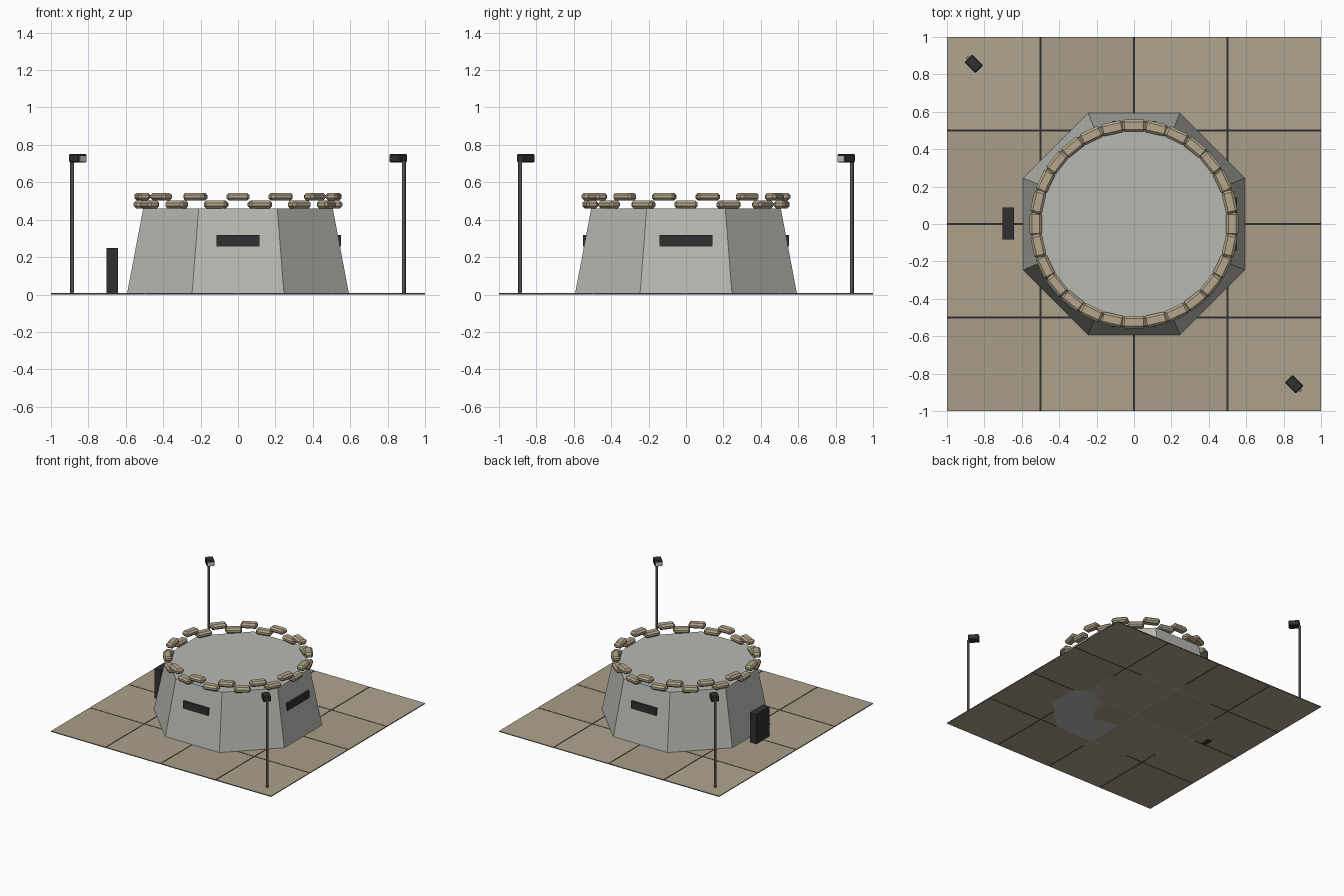
import bpy, bmesh, math, random
from mathutils import Matrix, Vector

if "Cube" in bpy.data.objects:
    bpy.data.objects.remove(bpy.data.objects["Cube"])

random.seed(4)


def mat(name, r, g, b):
    m = bpy.data.materials.new(name)
    m.diffuse_color = (r, g, b, 1)
    m.use_nodes = True
    m.node_tree.nodes["Principled BSDF"].inputs["Base Color"].default_value = m.diffuse_color
    return m


DARK = mat("dark", 0.03, 0.03, 0.03)
CONCRETE = mat("concrete", 0.48, 0.48, 0.45)
METAL = mat("metal", 0.2, 0.2, 0.21)
LENS = mat("lens", 0.6, 0.6, 0.58)
BAG = mat("burlap", 0.46, 0.38, 0.26)
TILES = [mat(f"tile_{i}", 0.42 * s, 0.355 * s, 0.26 * s) for i, s in enumerate((0.95, 1.0, 1.05))]


def finish(bm, name, material, loc=(0, 0, 0), rot=0):
    me = bpy.data.meshes.new(name)
    bm.to_mesh(me)
    bm.free()
    ob = bpy.data.objects.new(name, me)
    bpy.context.collection.objects.link(ob)
    ob.location, ob.rotation_euler.z = loc, rot
    me.materials.append(material)
    return ob


def box(name, size, loc, material, rot=0, bevel=0):
    bm = bmesh.new()
    bmesh.ops.create_cube(bm, size=1, matrix=Matrix.Diagonal((*size, 1)))
    if bevel:
        bmesh.ops.bevel(bm, geom=bm.edges[:], offset=bevel, segments=1,
                        affect='EDGES', profile=0.5)
    return finish(bm, name, material, loc, rot)


def cone(name, r1, r2, z0, z1, sides, material, xy=(0, 0), rot=0):
    bm = bmesh.new()
    bmesh.ops.create_cone(bm, cap_ends=True, segments=sides, radius1=r1, radius2=r2,
                          depth=z1 - z0, matrix=Matrix.Rotation(rot, 4, 'Z'))
    return finish(bm, name, material, (*xy, (z0 + z1) / 2))


# Paved ground: tiles with dark joints
box("ground_joints", (2, 2, 0.004), (0, 0, 0.003), DARK)
for i in range(4):
    for j in range(4):
        edges = []
        for k in (i, j):
            lo = -1 + 0.5 * k + (0.005 if k > 0 else 0)
            hi = -0.5 + 0.5 * k - (0.005 if k < 3 else 0)
            edges.append(((lo + hi) / 2, hi - lo))
        (cx, sx), (cy, sy) = edges
        box(f"ground_tile_{i}_{j}", (sx, sy, 0.007), (cx, cy, 0.0035), random.choice(TILES))

# Tapered octagonal bunker
c = math.cos(math.pi / 8)
cone("bunker_walls", 0.594 / c, 0.507 / c, 0, 0.46, 8, CONCRETE, rot=math.pi / 8)

# Firing slits on the front, back and right walls
box("slit_front", (0.23, 0.06, 0.06), (0, -0.522, 0.287), DARK)
box("slit_back", (0.23, 0.06, 0.06), (0, 0.522, 0.287), DARK)
box("slit_right", (0.06, 0.285, 0.06), (0.52, 0, 0.287), DARK)

# Door slab standing on the left
box("door", (0.06, 0.17, 0.25), (-0.672, 0.003, 0.125), DARK)

# Two staggered rings of sandbags
COUNT = 14
for row, z in enumerate((0.481, 0.523)):
    for k in range(COUNT):
        a = math.tau * (k + 0.5 * row) / COUNT
        box(f"sandbag_{row}_{k}", (0.065, 0.125, 0.042),
            (0.525 * math.cos(a), 0.525 * math.sin(a), z), BAG, a, bevel=0.013)

# Floodlights on poles at two opposite corners, facing the centre
for n, s in enumerate((1, -1)):
    out = Vector((-s, s, 0)).normalized()
    ang = math.atan2(out.y, out.x)
    pole = Vector((-0.887 * s, 0.887 * s, 0))
    head = Vector((-0.857 * s, 0.857 * s, 0.729))
    cone(f"lamp_pole_{n}", 0.01, 0.01, 0, 0.715, 8, METAL, (pole.x, pole.y))
    box(f"lamp_head_{n}", (0.082, 0.06, 0.046), head, DARK, ang, bevel=0.006)
    box(f"lamp_lens_{n}", (0.008, 0.05, 0.032), head - out * 0.039 - Vector((0, 0, 0.004)), LENS, ang)
